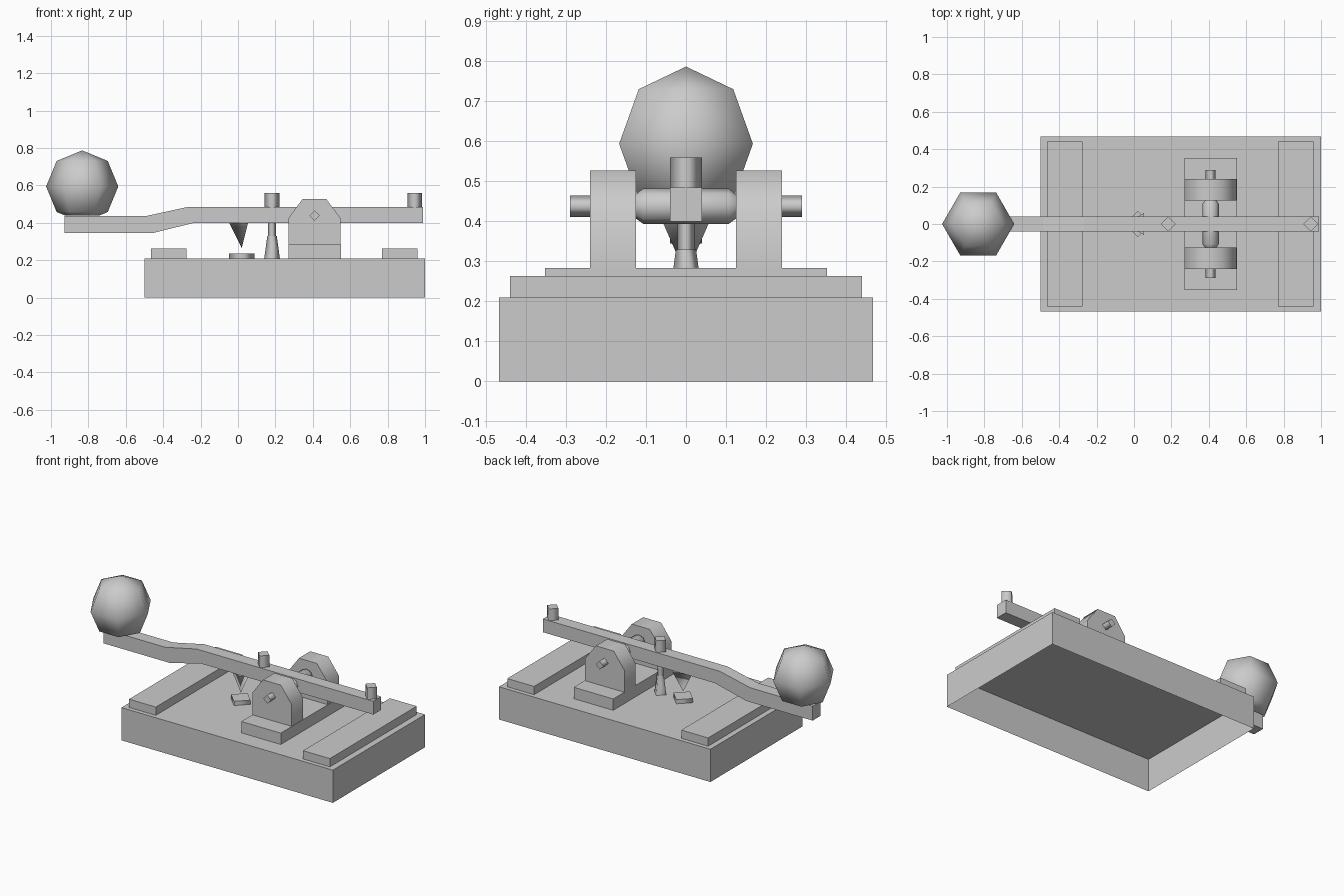
import bpy, bmesh
from math import pi
from mathutils import Matrix, Vector

cube = bpy.data.objects.get("Cube")
if cube:
    bpy.data.objects.remove(cube, do_unlink=True)

grey = bpy.data.materials.new("plain grey")
grey.use_nodes = True
colour = (0.6, 0.6, 0.6, 1)
grey.diffuse_color = colour
grey.node_tree.nodes["Principled BSDF"].inputs["Base Color"].default_value = colour


def finish(name, bm):
    mesh = bpy.data.meshes.new(name)
    bmesh.ops.recalc_face_normals(bm, faces=bm.faces)
    bm.to_mesh(mesh)
    bm.free()
    mesh.materials.append(grey)
    obj = bpy.data.objects.new(name, mesh)
    bpy.context.collection.objects.link(obj)
    return obj


def box(name, x0, x1, half_y, z0, z1, open_bottom=False):
    bm = bmesh.new()
    bmesh.ops.create_cube(bm, size=1)
    bmesh.ops.scale(bm, vec=(x1 - x0, 2 * half_y, z1 - z0), verts=bm.verts)
    bmesh.ops.translate(bm, vec=((x0 + x1) / 2, 0, (z0 + z1) / 2), verts=bm.verts)
    obj = finish(name, bm)
    if open_bottom:
        bm = bmesh.new()
        bm.from_mesh(obj.data)
        bottom = [f for f in bm.faces if f.normal.z < -0.5]
        bmesh.ops.delete(bm, geom=bottom, context='FACES')
        bm.to_mesh(obj.data)
        bm.free()
    return obj


def extrude_profile(name, points, y0, y1):
    """Extrude an x-z outline along y."""
    bm = bmesh.new()
    face = bm.faces.new([bm.verts.new((x, y0, z)) for x, z in points])
    ext = bmesh.ops.extrude_face_region(bm, geom=[face])["geom"]
    moved = [v for v in ext if isinstance(v, bmesh.types.BMVert)]
    bmesh.ops.translate(bm, vec=(0, y1 - y0, 0), verts=moved)
    return finish(name, bm)


def lathe(name, rings, sides, centre, along_y=False, turn=0.0, smooth=True):
    """Stack of (radius, height) rings around an axis; sides smooth, caps flat."""
    bm = bmesh.new()
    for (r0, h0), (r1, h1) in zip(rings, rings[1:]):
        mat = Matrix.Translation((0, 0, (h0 + h1) / 2)) @ Matrix.Rotation(turn, 4, 'Z')
        bmesh.ops.create_cone(bm, segments=sides, radius1=r0, radius2=r1,
                              depth=h1 - h0, cap_ends=False, matrix=mat)
    bmesh.ops.remove_doubles(bm, verts=bm.verts, dist=0.0005)
    rim = [e for e in bm.edges if e.is_boundary]
    for f in bm.faces:
        f.smooth = smooth
    for f in bmesh.ops.holes_fill(bm, edges=rim, sides=0)["faces"]:
        f.smooth = False
    if along_y:
        bmesh.ops.rotate(bm, cent=(0, 0, 0), matrix=Matrix.Rotation(pi / 2, 3, 'X'), verts=bm.verts)
    bmesh.ops.translate(bm, vec=centre, verts=bm.verts)
    return finish(name, bm)


# Hollow base with two raised end pads and the bearing plate
box("base", -0.5, 1.0, 0.467, 0, 0.21, open_bottom=True)
box("left_pad", 0.77, 0.96, 0.44, 0.21, 0.263)
box("right_pad", -0.465, -0.275, 0.44, 0.21, 0.263)
box("bearing_plate", 0.27, 0.55, 0.352, 0.21, 0.283)

# Two arched bearing uprights
arch = [(0.27, 0.283), (0.27, 0.425), (0.345, 0.527),
        (0.472, 0.527), (0.548, 0.425), (0.548, 0.283)]
for name, side in (("front_upright", -1), ("back_upright", 1)):
    obj = extrude_profile(name, arch, side * 0.125, side * 0.24)
    for poly in obj.data.polygons:
        poly.use_smooth = abs(poly.normal.y) < 0.5 and poly.normal.z > -0.5

# Axle with its thick tapered middle
pivot = (0.41, 0, 0.438)
lathe("axle", [(0.027, -0.29), (0.027, 0.29)], 4, pivot, True)
lathe("axle_sleeve", [(0.031, -0.125), (0.044, -0.107), (0.044, 0.107), (0.031, 0.125)],
      8, pivot, True)

# Cranked lever
lever = [(-0.927, 0.345), (-0.457, 0.345), (-0.233, 0.4), (0.988, 0.4),
         (0.988, 0.485), (-0.267, 0.485), (-0.487, 0.437), (-0.927, 0.437)]
extrude_profile("lever", lever, -0.04, 0.04)

# Ball knob resting on the lever
bm = bmesh.new()
bmesh.ops.create_uvsphere(bm, u_segments=6, v_segments=4, radius=0.193)
bmesh.ops.rotate(bm, cent=(0, 0, 0), matrix=Matrix.Rotation(pi / 6, 3, 'Z'), verts=bm.verts)
bmesh.ops.translate(bm, vec=(-0.833, 0, 0.594), verts=bm.verts)
for f in bm.faces:
    f.smooth = True
cut = bmesh.ops.bisect_plane(bm, geom=bm.verts[:] + bm.edges[:] + bm.faces[:],
                             plane_co=(0, 0, 0.438), plane_no=(0, 0, -1), clear_outer=True)
rim = [e for e in cut["geom_cut"] if isinstance(e, bmesh.types.BMEdge)]
bmesh.ops.holes_fill(bm, edges=rim, sides=0)
finish("knob", bm)

# Adjusting screws, with the stop post below the inner one
for name, x in (("inner_screw", 0.182), ("end_screw", 0.945)):
    lathe(name, [(0.04, 0.485), (0.04, 0.56)], 4, (x, 0, 0))
lathe("stop_post", [(0.042, 0.21), (0.025, 0.33)], 4, (0.182, 0, 0))
lathe("stop_pin", [(0.021, 0.32), (0.021, 0.4)], 4, (0.182, 0, 0))

# Contact point under the lever and the plate it strikes
lathe("contact_point", [(0.0, 0.265), (0.068, 0.4)], 3, (0.02, 0, 0), turn=pi / 2)
lathe("contact_plate", [(0.069, 0.21), (0.069, 0.237)], 4, (0.02, 0, 0))
